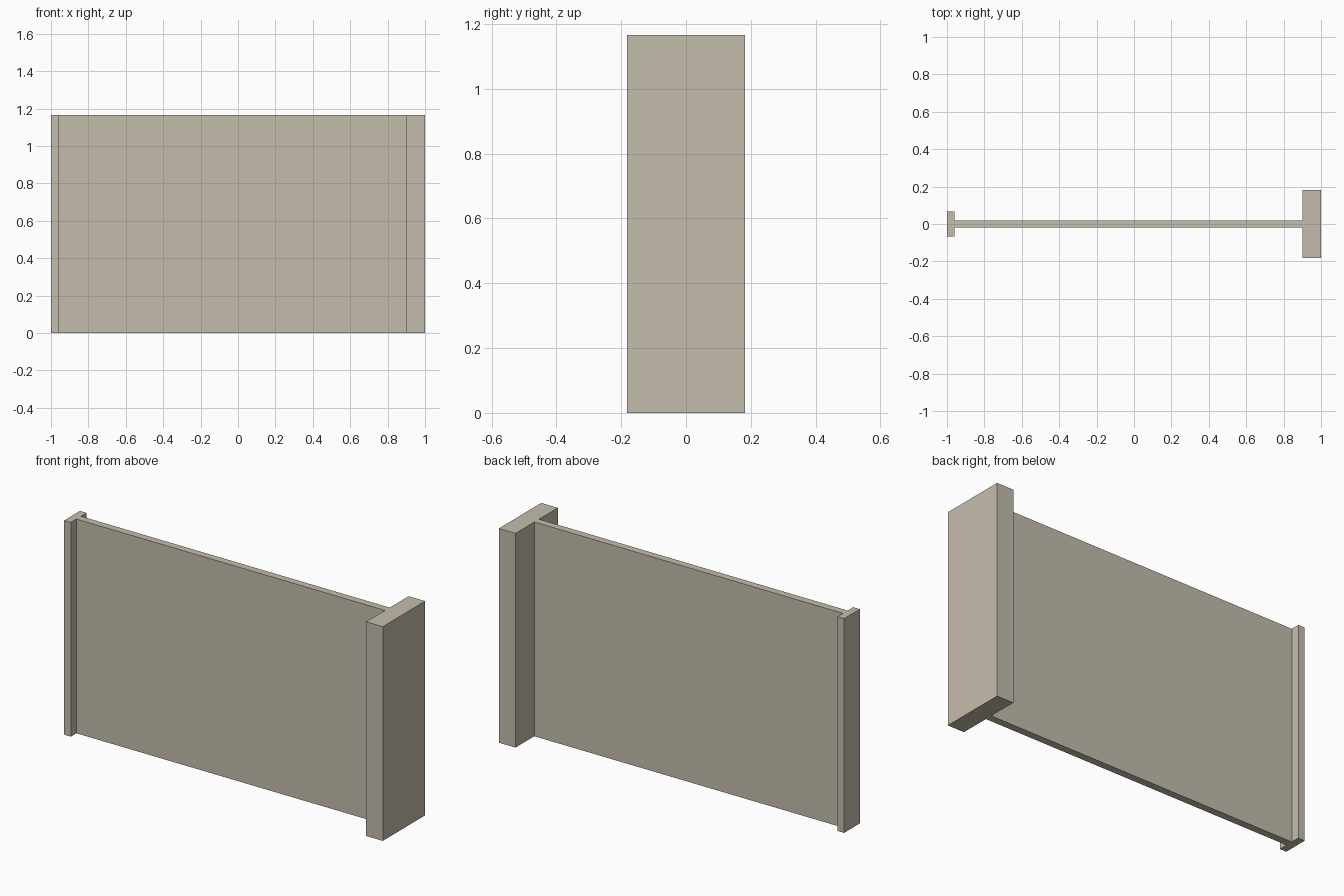
import bpy, bmesh

if "Cube" in bpy.data.objects:
    bpy.data.objects.remove(bpy.data.objects["Cube"])

HEIGHT = 1.167
WEB, SMALL, LARGE = 0.02, 0.068, 0.182   # half depths along y

mat = bpy.data.materials.new("warm_stone")
mat.diffuse_color = (0.56, 0.509, 0.418, 1)
mat.use_nodes = True
mat.node_tree.nodes["Principled BSDF"].inputs["Base Color"].default_value = mat.diffuse_color

# Half outline of the wall with its narrow and wide end posts, mirrored across y = 0
half = [(-1, SMALL), (-0.96, SMALL), (-0.96, WEB),
        (0.9, WEB), (0.9, LARGE), (1, LARGE)]
outline = [(x, -y) for x, y in half] + half[::-1]

# Extrude the outline into one solid wall panel
bm = bmesh.new()
base = bm.faces.new([bm.verts.new((x, y, 0)) for x, y in outline])
top = bmesh.ops.extrude_face_region(bm, geom=[base], use_keep_orig=True)
bmesh.ops.translate(bm, vec=(0, 0, HEIGHT),
                    verts=[v for v in top["geom"] if isinstance(v, bmesh.types.BMVert)])
bmesh.ops.recalc_face_normals(bm, faces=bm.faces)

mesh = bpy.data.meshes.new("wall_panel")
bm.to_mesh(mesh)
bm.free()
mesh.materials.append(mat)
bpy.context.collection.objects.link(bpy.data.objects.new("wall_panel", mesh))
